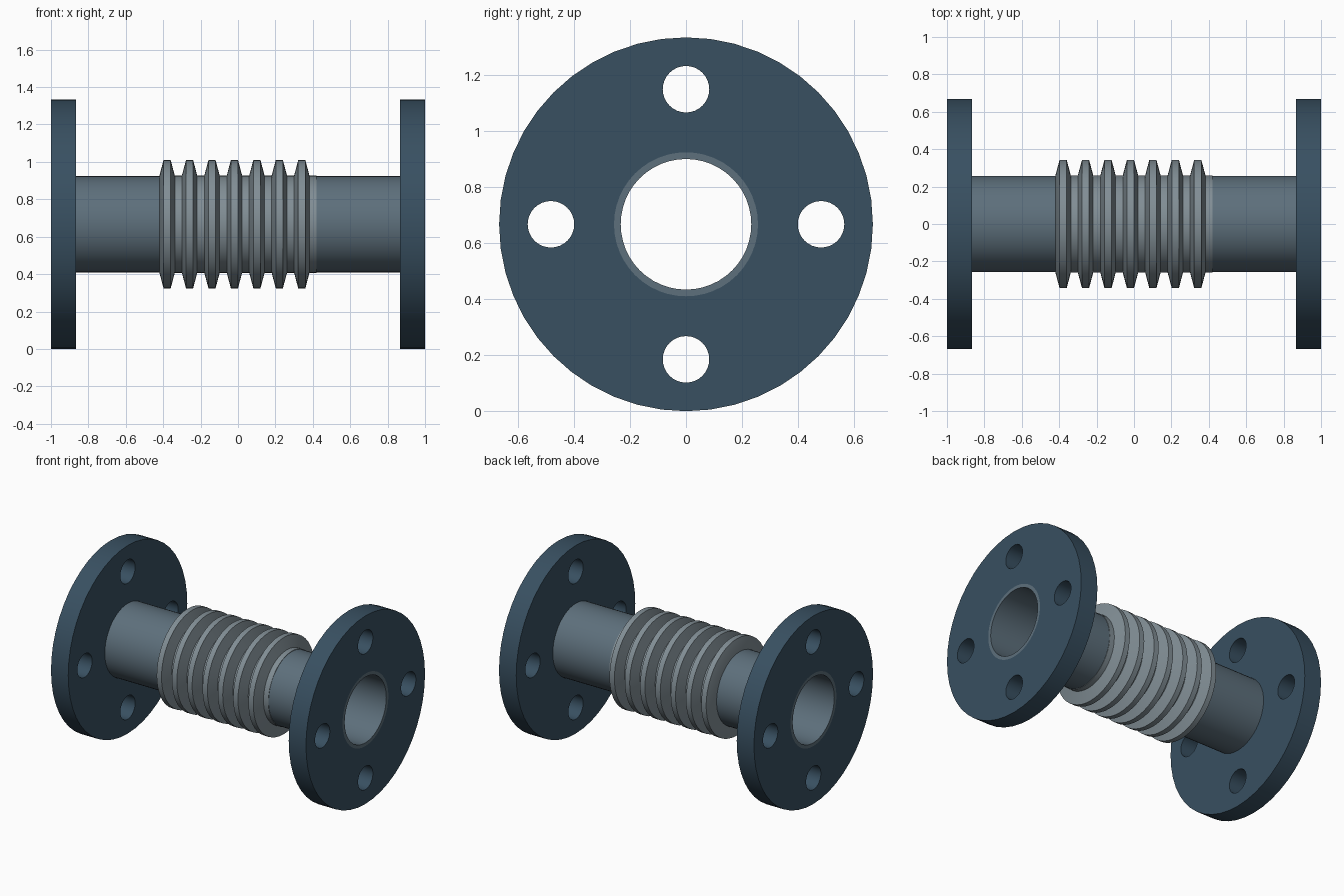
import bpy, bmesh
from math import sin, cos, pi, radians
from mathutils import Matrix

if "Cube" in bpy.data.objects:
    bpy.data.objects.remove(bpy.data.objects["Cube"])

R_FLANGE, R_PIPE, R_BORE = 0.667, 0.257, 0.233
T_FLANGE = 0.135
CZ = R_FLANGE


def material(name, rgb):
    m = bpy.data.materials.new(name)
    m.diffuse_color = (*rgb, 1)
    m.use_nodes = True
    m.node_tree.nodes["Principled BSDF"].inputs["Base Color"].default_value = m.diffuse_color
    return m


FLANGE = material("flange_blue", (0.04, 0.08, 0.12))
PIPE = material("pipe_steel", (0.11, 0.16, 0.20))
BELLOWS = material("bellows_steel", (0.22, 0.27, 0.30))


def finish(ob, mat):
    ob.data.materials.clear()
    ob.data.materials.append(mat)
    bpy.ops.object.select_all(action='DESELECT')
    ob.select_set(True)
    bpy.context.view_layer.objects.active = ob
    bpy.ops.object.shade_smooth_by_angle(angle=radians(30))


def lathe(name, profile, mat, steps=48):
    """Revolve a closed (x, radius) profile about the x axis."""
    bm = bmesh.new()
    vs = [bm.verts.new((x, 0, r)) for x, r in profile]
    es = [bm.edges.new((vs[i], vs[(i + 1) % len(vs)])) for i in range(len(vs))]
    bmesh.ops.spin(bm, geom=vs + es, cent=(0, 0, 0), axis=(1, 0, 0),
                   angle=2 * pi, steps=steps)
    bmesh.ops.remove_doubles(bm, verts=bm.verts, dist=1e-5)
    bmesh.ops.translate(bm, verts=bm.verts, vec=(0, 0, CZ))
    bmesh.ops.recalc_face_normals(bm, faces=bm.faces)
    me = bpy.data.meshes.new(name)
    bm.to_mesh(me)
    bm.free()
    ob = bpy.data.objects.new(name, me)
    bpy.context.collection.objects.link(ob)
    finish(ob, mat)


def flange(name, x):
    """Disc with central bore and four bolt holes, from nested circles."""
    cu = bpy.data.curves.new(name, 'CURVE')
    cu.dimensions = '2D'
    cu.fill_mode = 'BOTH'
    cu.extrude = T_FLANGE / 2
    circles = [(0, 0, R_FLANGE, 48), (0, 0, R_PIPE, 48)]
    circles += [(0.482 * cos(k * pi / 2), 0.482 * sin(k * pi / 2), 0.083, 32)
                for k in range(4)]
    for cx, cy, r, n in circles:
        sp = cu.splines.new('POLY')
        sp.points.add(n - 1)
        sp.use_cyclic_u = True
        for i, p in enumerate(sp.points):
            a = 2 * pi * i / n
            p.co = (cx + r * cos(a), cy + r * sin(a), 0, 1)
    tmp = bpy.data.objects.new(name + "_outline", cu)
    me = bpy.data.meshes.new_from_object(tmp)
    bpy.data.objects.remove(tmp)
    bm = bmesh.new()
    bm.from_mesh(me)
    bmesh.ops.remove_doubles(bm, verts=bm.verts, dist=1e-5)
    bm.transform(Matrix.Translation((x, 0, CZ)) @ Matrix.Rotation(pi / 2, 4, 'Y'))
    bmesh.ops.recalc_face_normals(bm, faces=bm.faces)
    bm.to_mesh(me)
    bm.free()
    ob = bpy.data.objects.new(name, me)
    bpy.context.collection.objects.link(ob)
    finish(ob, FLANGE)


# End flanges and pipe stubs
for side, s in (("left", -1), ("right", 1)):
    flange(side + "_flange", s * (1 - T_FLANGE / 2))
    lathe(side + "_pipe", [(s, R_BORE), (s, R_PIPE),
                           (s * 0.42, R_PIPE), (s * 0.42, R_BORE)], PIPE)

# Bellows: seven trapezoid convolutions around the bore
PITCH = 0.12
profile = [(-0.42, R_BORE)]
for i in range(7):
    x = -0.42 + i * PITCH
    profile += [(x, 0.26), (x + 0.022, 0.343), (x + 0.06, 0.343), (x + 0.082, 0.26)]
profile += [(0.42, 0.26), (0.42, R_BORE)]
lathe("bellows", profile, BELLOWS)
